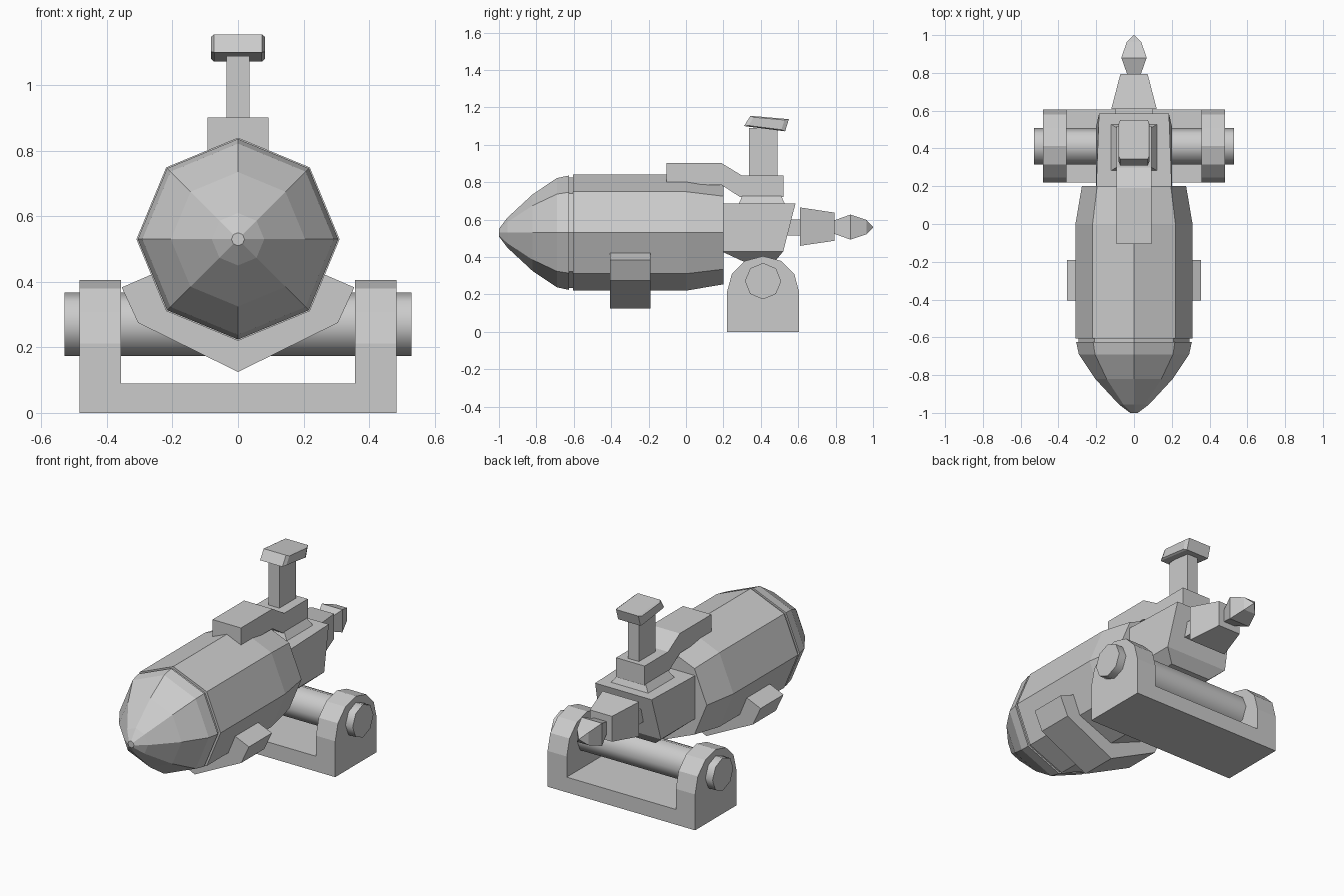
import bpy, bmesh
from math import cos, sin, pi

if "Cube" in bpy.data.objects:
    bpy.data.objects.remove(bpy.data.objects["Cube"])


def loft(name, rings, smooth=False):
    """Skin a list of equal-length point rings and cap both ends."""
    bm = bmesh.new()
    vs = [[bm.verts.new(p) for p in r] for r in rings]
    n = len(rings[0])
    for a, b in zip(vs, vs[1:]):
        for i in range(n):
            j = (i + 1) % n
            bm.faces.new((a[i], a[j], b[j], b[i]))
    bm.faces.new(vs[0])
    bm.faces.new(vs[-1])
    bmesh.ops.recalc_face_normals(bm, faces=bm.faces)
    me = bpy.data.meshes.new(name)
    bm.to_mesh(me)
    bm.free()
    ob = bpy.data.objects.new(name, me)
    bpy.context.collection.objects.link(ob)
    if smooth:
        bpy.ops.object.select_all(action='DESELECT')
        ob.select_set(True)
        bpy.context.view_layer.objects.active = ob
        bpy.ops.object.shade_smooth_by_angle(angle=pi / 3)
    return ob


def octagon(y, r, z=0.53):
    return [(r * cos(k * pi / 4), y, z + r * sin(k * pi / 4)) for k in range(8)]


def rect_y(y, hx, z0, z1):
    return [(-hx, y, z0), (hx, y, z0), (hx, y, z1), (-hx, y, z1)]


def rect_z(z, hx, y0, y1):
    return [(-hx, y0, z), (hx, y0, z), (hx, y1, z), (-hx, y1, z)]


def prism_x(name, profile, x0, x1):
    return loft(name, [[(x, y, z) for y, z in profile] for x in (x0, x1)])


# Main barrel, neck groove and nose cone
loft("barrel", [octagon(-0.605, 0.31), octagon(0, 0.31), octagon(0.2, 0.276)])
loft("neck", [octagon(-0.64, 0.295), octagon(-0.59, 0.295)])
loft("nose_cone", [octagon(y, r) for y, r in
     [(-0.625, 0.306), (-0.69, 0.292), (-0.82, 0.205), (-0.955, 0.08), (-1.0, 0.02)]])

# Rear housing with chamfered underside
housing = [rect_z(0.37, 0.13, 0.32, 0.47), rect_z(0.43, 0.2, 0.19, 0.52),
           rect_z(0.685, 0.2, 0.19, 0.585)]
housing[2][2] = (0.185, 0.585, 0.685)
housing[2][3] = (-0.185, 0.585, 0.685)
loft("rear_housing", housing)

# Tail: shaft, tapered block and pointed tip
loft("tail_shaft", [rect_y(0.5, 0.1, 0.515, 0.6), rect_y(0.62, 0.1, 0.515, 0.6)])
loft("tail_block", [rect_y(0.61, 0.12, 0.46, 0.665), rect_y(0.795, 0.072, 0.487, 0.637)])
loft("tail_tip", [rect_y(y, h, 0.56 - h, 0.56 + h) for y, h in
     [(0.79, 0.035), (0.88, 0.067), (0.965, 0.038), (1.0, 0.002)]])

# Saddle on top, its flared foot, post and tilted head
prism_x("saddle", [(-0.105, 0.79), (-0.105, 0.902), (0.19, 0.902), (0.3, 0.835),
                   (0.52, 0.835), (0.52, 0.72), (0.29, 0.72), (0.19, 0.785)], -0.093, 0.093)
loft("saddle_foot", [rect_z(0.68, 0.125, 0.28, 0.53), rect_z(0.725, 0.093, 0.3, 0.51)])
loft("post", [rect_z(0.82, 0.035, 0.337, 0.49), rect_z(1.09, 0.035, 0.337, 0.49)])
head = [(0.31, 1.1), (0.345, 1.155), (0.55, 1.137), (0.53, 1.072)]
mid_y, mid_z = 0.432, 1.115
loft("head", [[(x, mid_y + (y - mid_y) * s, mid_z + (z - mid_z) * s) for y, z in head]
              for x, s in [(-0.083, 0.8), (-0.073, 1), (0.073, 1), (0.083, 0.8)]])

# V-shaped cradle under the barrel
half = [(0.355, 0.383), (0.265, 0.422), (0.2, 0.33)]
outer = [(0, 0.125), (0.305, 0.275)] + half + [(0, 0.25)]
cradle = outer + [(-x, z) for x, z in reversed(outer[1:5])]
loft("cradle", [[(x, y, z) for x, z in cradle] for y in (-0.405, -0.19)])

# Mounting bracket: base, two rounded cheeks and the axle through them
cheek = [(0.605, 0), *[(0.412 + 0.193 * cos(k * pi / 6), 0.212 + 0.193 * sin(k * pi / 6))
                       for k in range(7)], (0.219, 0)]
for side, s in (("right", 1), ("left", -1)):
    prism_x(side + "_cheek", cheek, s * 0.357, s * 0.483)
loft("bracket_base", [rect_z(0, 0.357, 0.219, 0.605), rect_z(0.09, 0.357, 0.219, 0.605)])
loft("axle", [[(x, 0.412 + 0.097 * cos(k * pi / 4), 0.271 + 0.097 * sin(k * pi / 4))
               for k in range(8)] for x in (-0.53, 0.53)], smooth=True)
